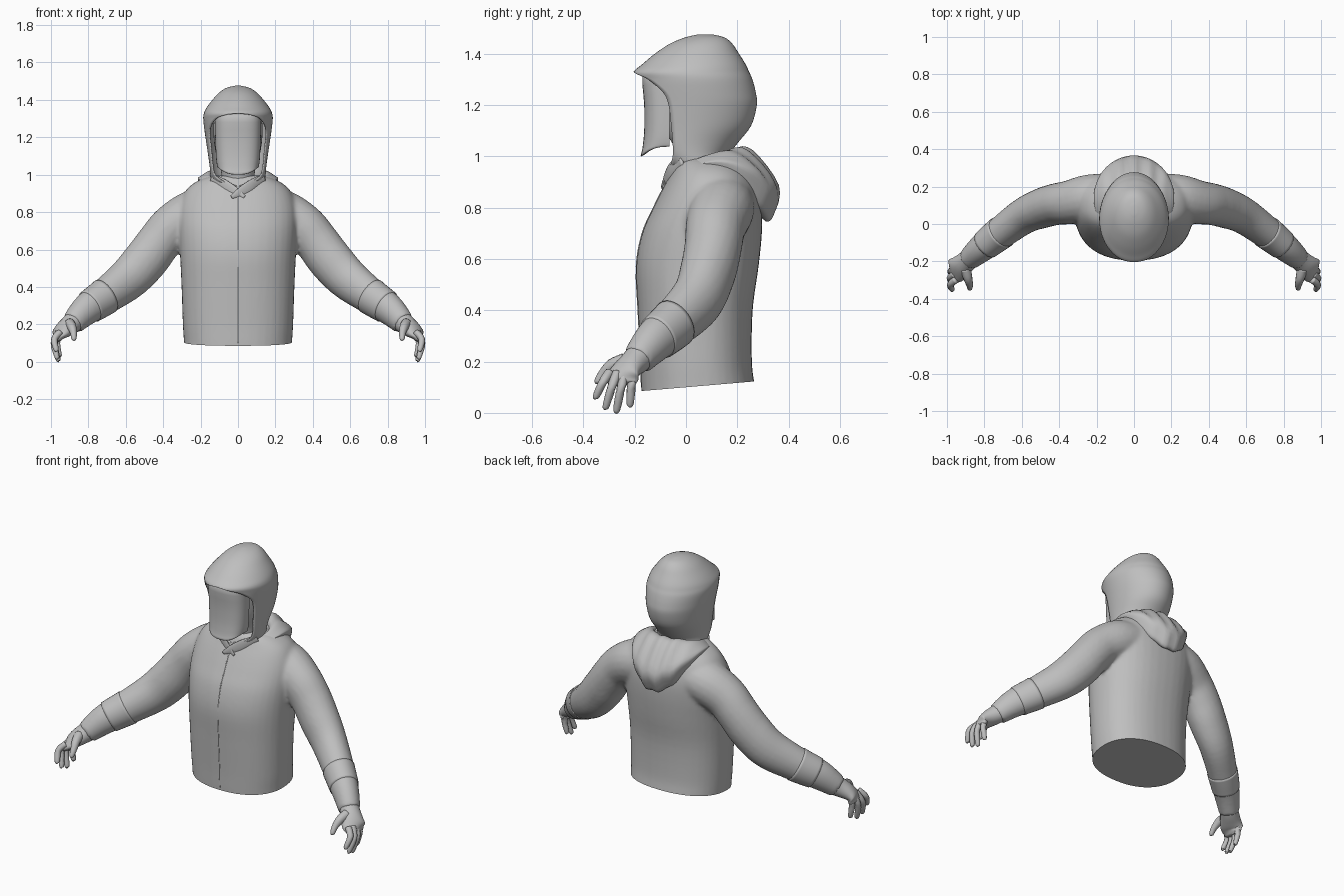
import bpy, bmesh
from math import sin, cos, pi, acos, copysign
from mathutils import Vector

if "Cube" in bpy.data.objects:
    bpy.data.objects.remove(bpy.data.objects["Cube"])

GREY = (0.52, 0.52, 0.52, 1)
cloth = bpy.data.materials.new("plain grey")
cloth.use_nodes = True
cloth.diffuse_color = GREY
cloth.node_tree.nodes["Principled BSDF"].inputs["Base Color"].default_value = GREY


def refine(rows, k):
    """Smooth curve through rows of numbers."""
    out = []
    for i in range(len(rows) - 1):
        p0, p1, p2 = rows[max(i - 1, 0)], rows[i], rows[i + 1]
        p3 = rows[min(i + 2, len(rows) - 1)]
        for j in range(k):
            t = j / k
            out.append([0.5 * (2 * b + (c - a) * t + (2 * a - 5 * b + 4 * c - d) * t * t
                               + (3 * b - a - 3 * c + d) * t ** 3)
                        for a, b, c, d in zip(p0, p1, p2, p3)])
    return out + [list(rows[-1])]


def loft(bm, rings, closed=True, caps=True):
    rows = [[bm.verts.new(p) for p in ring] for ring in rings]
    n = len(rows[0])
    for lo, hi in zip(rows, rows[1:]):
        for i in range(n if closed else n - 1):
            j = (i + 1) % n
            bm.faces.new((lo[i], lo[j], hi[j], hi[i]))
    if caps:
        bm.faces.new(rows[0])
        bm.faces.new(rows[-1])


def finish(name, bm):
    bmesh.ops.remove_doubles(bm, verts=bm.verts, dist=0.0003)
    bmesh.ops.recalc_face_normals(bm, faces=bm.faces)
    mesh = bpy.data.meshes.new(name)
    bm.to_mesh(mesh)
    bm.free()
    mesh.materials.append(cloth)
    mesh.shade_smooth()
    obj = bpy.data.objects.new(name, mesh)
    bpy.context.collection.objects.link(obj)
    return obj


def spow(v, p):
    return copysign(abs(v) ** p, v)


def ring(z, rx, yf, yb, p=1.0, start=0.0, n=40, ends=False):
    """Oval ring starting at the front; start opens it there."""
    yc, ry = (yf + yb) / 2, (yb - yf) / 2
    pts = []
    for i in range(n + 1 if ends else n):
        t = start + (2 * pi - 2 * start) * i / n
        pts.append((rx * spow(sin(t), p), yc - ry * spow(cos(t), p), z))
    return pts


def tube(bm, path, side=1, k=5, n=20):
    """Oval tube; path rows are x, y, z, upright radius, level radius."""
    rows = refine(path, k)
    pts = [Vector(r[:3]) for r in rows]
    rings = []
    for i, r in enumerate(rows):
        t = (pts[min(i + 1, len(pts) - 1)] - pts[max(i - 1, 0)]).normalized()
        level = t.cross(Vector((0, 0, 1))).normalized()
        up = level.cross(t)
        ring_pts = [pts[i] + up * r[3] * cos(a) + level * r[4] * sin(a)
                    for a in (2 * pi * j / n for j in range(n))]
        rings.append([(side * q.x, q.y, q.z) for q in ring_pts])
    loft(bm, rings)


# Jacket: torso and sleeves blended into one skin
TORSO = [(0.0, .287, -.17, .27), (.1, .289, -.175, .268), (.2, .295, -.178, .257),
         (.4, .302, -.188, .26), (.57, .31, -.195, .283), (.7, .318, -.172, .296),
         (.8, .318, -.128, .296), (.88, .298, -.088, .28), (.935, .262, -.058, .25),
         (.975, .2, -.04, .21), (.995, .14, -.02, .17)]
SLEEVE = [(.16, .14, .81, .125, .13), (.25, .135, .785, .128, .128), (.35, .115, .722, .122, .117),
          (.42, .105, .642, .119, .112), (.49, .085, .548, .121, .108),
          (.585, .045, .445, .115, .098), (.71, -.045, .35, .098, .087),
          (.81, -.125, .28, .085, .076), (.885, -.19, .205, .064, .06)]
bm = bmesh.new()
loft(bm, [ring(*r, p=.88) for r in refine(TORSO, 4)])
for side in (1, -1):
    tube(bm, SLEEVE, side)
jacket = finish("jacket", bm)
remesh = jacket.modifiers.new("blend", 'REMESH')
remesh.mode = 'VOXEL'
remesh.voxel_size = 0.011
soften = jacket.modifiers.new("soften", 'SMOOTH')
soften.factor = 0.5
soften.iterations = 7
graph = bpy.context.evaluated_depsgraph_get()
skin = bpy.data.meshes.new_from_object(jacket.evaluated_get(graph))
jacket.modifiers.clear()
skin.shade_smooth()

# Slanted hem, closed by a flat underside
bm = bmesh.new()
bm.from_mesh(skin)
body = [f for f in bm.faces if abs(f.calc_center_median().x) < .4]
geom = body + list({e for f in body for e in f.edges}) + list({v for f in body for v in f.verts})
bmesh.ops.bisect_plane(bm, geom=geom, plane_co=(0, 0, .1), plane_no=(0, -.085, 1),
                       clear_inner=True)
hem = [e for e in bm.edges if e.is_boundary]
for edge in hem:
    edge.smooth = False
underside = bmesh.ops.holes_fill(bm, edges=hem, sides=0)["faces"]
for face in underside:
    face.smooth = False
bmesh.ops.recalc_face_normals(bm, faces=bm.faces)
bm.to_mesh(skin)
bm.free()
jacket.data = skin
skin.materials.clear()
skin.materials.append(cloth)

# Front closing seam
bm = bmesh.new()
tube(bm, [(0, r[2] + .002, r[0], .003, .004) for r in TORSO[1:8]], n=8)
finish("front_seam", bm)

# Cuffs follow the sleeve path, slightly wider
CUFF = [(x, y, z, a + .003, b + .003) for x, y, z, a, b in refine(SLEEVE, 5)[30:35]]
PALM = [(.84, -.15, .25, .062, .058), (.885, -.19, .208, .056, .055), (.925, -.226, .175, .045, .062),
        (.952, -.246, .148, .032, .068), (.966, -.25, .12, .02, .06), (.97, -.25, .11, .008, .04)]
THUMB = [(.9, -.24, .205, .028, .028), (.888, -.29, .185, .025, .024),
         (.879, -.325, .152, .018, .018), (.878, -.345, .122, .013, .013), (.879, -.348, .113, .004, .004)]
# base x, base y, knuckle x, tip x, tip y, tip z of each finger
FINGERS = [(.952, -.298, .982, .972, -.35, .065), (.958, -.268, .984, .968, -.312, .026),
           (.96, -.238, .98, .962, -.27, .013), (.955, -.208, .968, .955, -.218, .035)]
for side, word in ((1, "left"), (-1, "right")):
    bm = bmesh.new()
    tube(bm, CUFF, side, k=2, n=32)
    finish(word + "_cuff", bm)
    bm = bmesh.new()
    tube(bm, PALM, side)
    tube(bm, THUMB, side, n=12)
    for bx, by, mx, tx, ty, tz in FINGERS:
        my, mz = (by + ty) / 2, (.155 + tz) / 2
        tube(bm, [(bx, by, .158, .018, .019), (mx, my, mz + .01, .017, .018),
                  (tx, ty, tz, .013, .014), (tx - .003, ty - .002, tz - .01, .004, .005)], side, n=12)
    finish(word + "_hand", bm)

# Hood: height, half width, front, back, edge of the face opening
HOOD = [(.92, .14, -.06, .17, -.06), (.95, .146, -.07, .17, -.064), (1.0, .148, -.12, .165, -.052),
        (1.05, .152, -.16, .2, -.052), (1.12, .162, -.18, .254, -.058), (1.2, .174, -.19, .276, -.068),
        (1.25, .181, -.195, .272, -.09), (1.3, .186, -.2, .259, -.148), (1.33, .182, -.204, .246, -.204),
        (1.36, .167, -.17, .232, -.17), (1.4, .137, -.122, .207, -.122), (1.44, .1, -.062, .18, -.062),
        (1.465, .06, 0, .148, 0), (1.476, .015, .05, .1, .05)]
bm = bmesh.new()
rings = []
for z, rx, yf, yb, edge in refine(HOOD, 4):
    yc, ry = (yf + yb) / 2, (yb - yf) / 2
    gap = acos(max(-1, min(1, (yc - edge) / ry))) if z < 1.329 else 0
    rings.append(ring(z, rx, yf, yb, start=gap, n=48, ends=True))
loft(bm, rings, closed=False, caps=False)
bmesh.ops.contextual_create(bm, geom=[v for v in bm.verts if v.co.z > 1.4759])
hood = finish("hood", bm)
rim = hood.modifiers.new("thickness", 'SOLIDIFY')
rim.thickness = 0.008
rim.offset = -1

# Head and neck inside the hood
bm = bmesh.new()
HEAD = [(.9, .09, -.03, .12), (1.02, .09, -.04, .13), (1.1, .115, -.08, .17),
        (1.2, .13, -.1, .2), (1.3, .125, -.1, .19), (1.38, .07, -.04, .14)]
loft(bm, [ring(*r) for r in refine(HEAD, 3)])
finish("head", bm)

# Curved face mask with a chin that tucks under
bm = bmesh.new()
rings = []
# height, half width, front, upward sweep of the side edge
MASK = [(1.035, .075, -.125, .01), (1.0, .105, -.174, .038), (1.03, .113, -.17, .024),
        (1.1, .118, -.163, 0), (1.2, .122, -.163, 0), (1.31, .124, -.17, 0), (1.325, .118, -.14, 0)]
for z, rx, yf, lift in refine(MASK, 3):
    row = []
    for i in range(25):
        a = (i / 12 - 1) * pi / 2
        row.append((rx * spow(sin(a), .75), -.065 + (yf + .065) * spow(max(cos(a), 0), .75),
                    z + lift * sin(a) ** 2))
    rings.append(row)
loft(bm, rings, closed=False, caps=False)
finish("face_mask", bm)

# Loose hood collar: half width, front, back, then heights at front, side, back
COLLAR = [(.135, -.03, .165, .92, .96, .95), (.15, -.045, .19, .945, 1.0, 1.025),
          (.176, -.06, .26, .93, 1.004, 1.015), (.212, -.082, .362, .89, .985, .875),
          (.212, -.084, .345, .87, .968, .775), (.2, -.075, .315, .86, .945, .745),
          (.17, -.055, .26, .87, .92, .8)]
bm = bmesh.new()
rings = []
rows = refine(COLLAR, 4)
for k, (rx, yf, yb, zf, zs, zb) in enumerate(rows):
    fold = sin(pi * k / len(rows)) ** 2
    row = []
    for x, y, _ in ring(0, rx, yf, yb, n=64):
        c = ((yf + yb) / 2 - y) / ((yb - yf) / 2)
        back = max(-c, 0) ** 2
        z = zs + (zf - zb) / 2 * c + ((zf + zb) / 2 - zs) * c * c
        row.append((x, y, z + .014 * fold * back * cos(x * 75)))
    rings.append(row)
loft(bm, rings, caps=False)
finish("hood_collar", bm)

# Overlapping front lapels
for side, word, push in ((1, "left", .006), (-1, "right", 0)):
    bm = bmesh.new()
    tube(bm, [(.14, -.015, .985, .022, .006), (.08, -.05 - push, .95, .028, .006),
              (.025, -.071 - push, .915, .026, .006), (-.035, -.087 - push, .88, .01, .004)], side)
    finish(word + "_lapel", bm)
